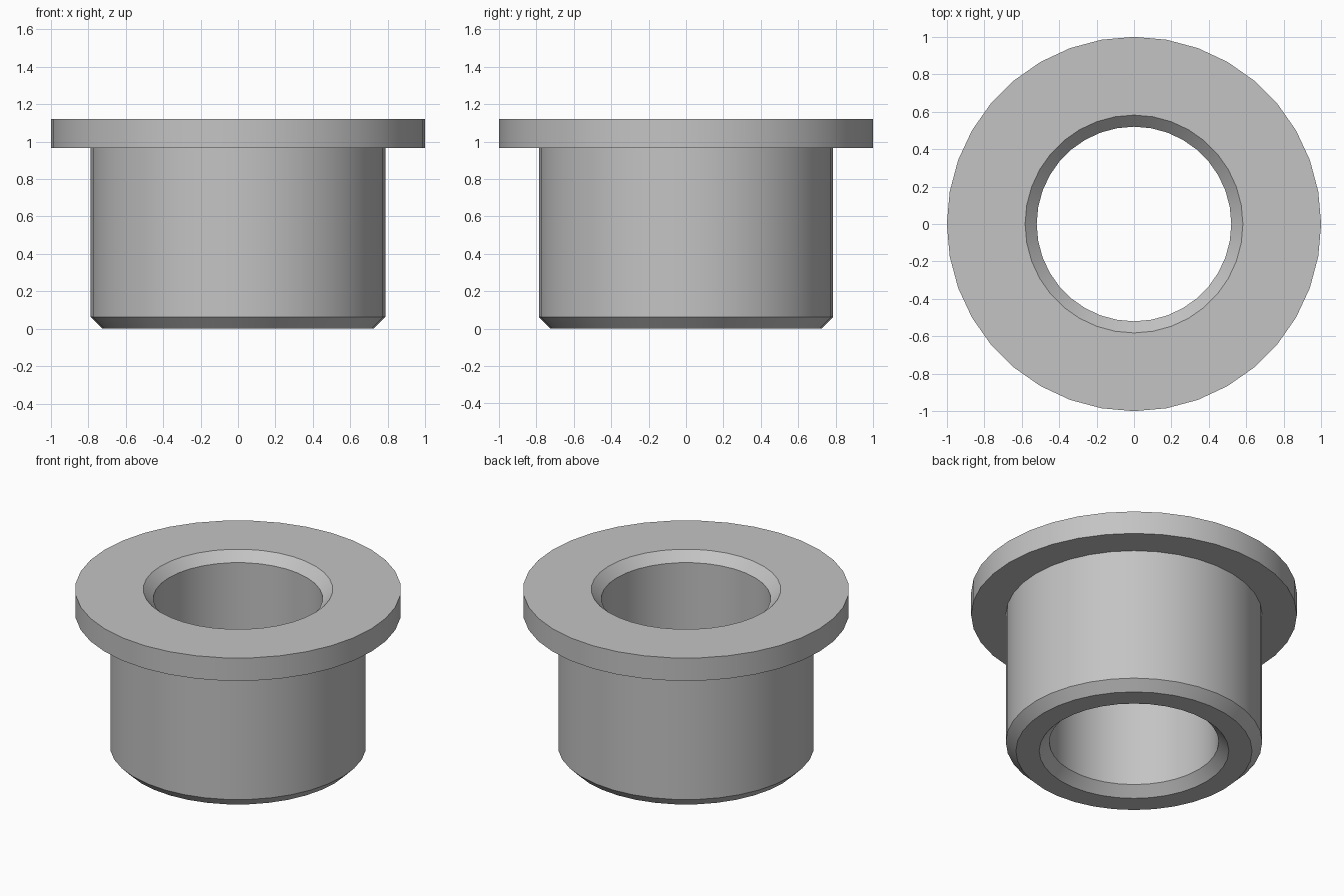
import bpy
import bmesh
import math

cube = bpy.data.objects.get("Cube")
if cube:
    bpy.data.objects.remove(cube, do_unlink=True)

SIDES = 36
HEIGHT = 1.12
FLANGE_BASE = 0.965
CHAMFER = 0.062
R_FLANGE, R_BODY, R_BORE = 1.0, 0.787, 0.52

# Plain grey metal
metal = bpy.data.materials.new("grey metal")
metal.use_nodes = True
grey = (0.55, 0.55, 0.55, 1.0)
metal.diffuse_color = grey
metal.node_tree.nodes["Principled BSDF"].inputs["Base Color"].default_value = grey

# Closed cross-section of the bushing, as (radius, height)
profile = [
    (R_BORE + CHAMFER, 0), (R_BODY - CHAMFER, 0),
    (R_BODY, CHAMFER), (R_BODY, FLANGE_BASE),
    (R_FLANGE, FLANGE_BASE), (R_FLANGE, HEIGHT),
    (R_BORE + CHAMFER, HEIGHT), (R_BORE, HEIGHT - CHAMFER),
    (R_BORE, CHAMFER),
]

# Revolve the cross-section into rings of quads
bm = bmesh.new()
columns = []
for i in range(SIDES):
    a = math.tau * i / SIDES
    columns.append([bm.verts.new((r * math.cos(a), r * math.sin(a), z))
                    for r, z in profile])
for i, col in enumerate(columns):
    nxt = columns[(i + 1) % SIDES]
    for j in range(len(profile)):
        k = (j + 1) % len(profile)
        bm.faces.new((col[j], nxt[j], nxt[k], col[k]))
bmesh.ops.recalc_face_normals(bm, faces=bm.faces)

mesh = bpy.data.meshes.new("flanged_bushing")
bm.to_mesh(mesh)
bm.free()
mesh.materials.append(metal)
bushing = bpy.data.objects.new("flanged_bushing", mesh)
bpy.context.collection.objects.link(bushing)

# Smooth round walls, crisp chamfer edges
bpy.ops.object.select_all(action="DESELECT")
bushing.select_set(True)
bpy.context.view_layer.objects.active = bushing
bpy.ops.object.shade_smooth_by_angle(angle=math.radians(30))
